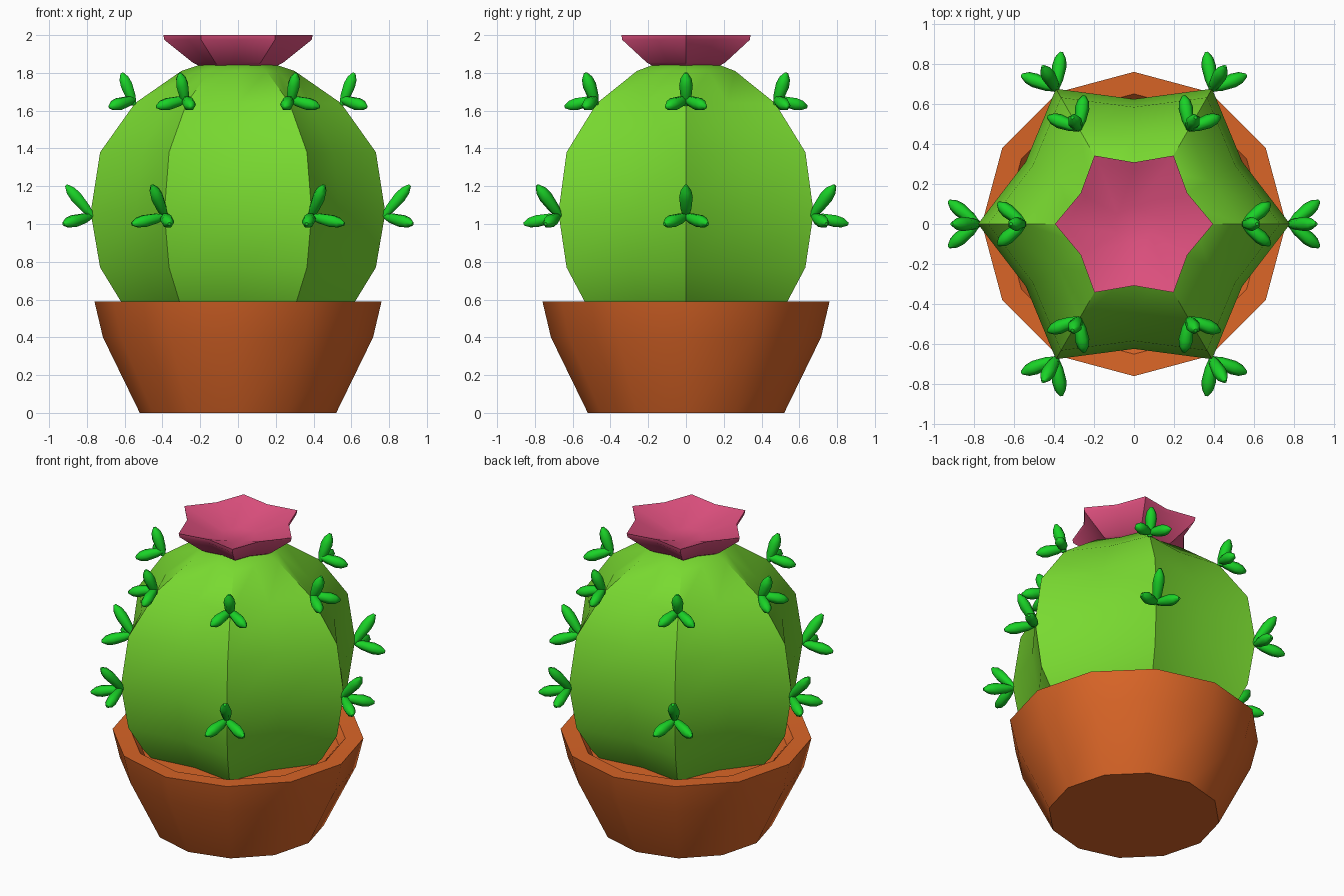
import bpy, bmesh, math
from mathutils import Vector, Matrix

if "Cube" in bpy.data.objects:
    bpy.data.objects.remove(bpy.data.objects["Cube"])


def material(name, rgb):
    m = bpy.data.materials.new(name)
    m.diffuse_color = (*rgb, 1)
    m.use_nodes = True
    m.node_tree.nodes["Principled BSDF"].inputs["Base Color"].default_value = m.diffuse_color
    return m


TERRACOTTA = material("terracotta", (0.70, 0.13, 0.02))
CACTUS = material("cactus_green", (0.19, 0.70, 0.03))
SPINE = material("spine_green", (0.01, 0.65, 0.02))
PINK = material("petal_pink", (0.73, 0.08, 0.21))


def lathe(bm, profile, sides, valley=1.0, matrix=Matrix()):
    """Rings of (radius, z), capped at both ends; odd vertices pulled in by valley."""
    rings = []
    for r, z in profile:
        ring = []
        for i in range(sides):
            a = math.tau * i / sides
            k = r * (valley if i % 2 else 1)
            ring.append(bm.verts.new(matrix @ Vector((k * math.cos(a), k * math.sin(a), z))))
        rings.append(ring)
    for lo, hi in zip(rings, rings[1:]):
        for i in range(sides):
            j = (i + 1) % sides
            bm.faces.new((lo[i], lo[j], hi[j], hi[i]))
    bm.faces.new(rings[0][::-1])
    bm.faces.new(rings[-1])


def finish(bm, name, mat, angle):
    bmesh.ops.recalc_face_normals(bm, faces=bm.faces)
    me = bpy.data.meshes.new(name)
    bm.to_mesh(me)
    bm.free()
    me.materials.append(mat)
    ob = bpy.data.objects.new(name, me)
    bpy.context.collection.objects.link(ob)
    bpy.ops.object.select_all(action='DESELECT')
    ob.select_set(True)
    bpy.context.view_layer.objects.active = ob
    bpy.ops.object.shade_smooth_by_angle(angle=math.radians(angle))
    return ob


# Twelve-sided pot with a thin lip and a filled inside
bm = bmesh.new()
lathe(bm, [(0.52, 0), (0.715, 0.40), (0.76, 0.59), (0.65, 0.585), (0.61, 0.54)], 12)
finish(bm, "pot", TERRACOTTA, 40)

# Six-ribbed cactus body
bm = bmesh.new()
lathe(bm, [(0.54, 0.5), (0.62, 0.59), (0.73, 0.77), (0.78, 1.06), (0.73, 1.38),
           (0.545, 1.64), (0.30, 1.81), (0.18, 1.85)], 12, valley=0.8)
finish(bm, "cactus_body", CACTUS, 40)

# Star-shaped flower with a dished centre
bm = bmesh.new()
lathe(bm, [(0.20, 1.835), (0.24, 1.855), (0.39, 1.975), (0.395, 2.0),
           (0.35, 1.985), (0.12, 1.91)], 12, valley=0.78)
finish(bm, "flower", PINK, 40)

# Spine clusters: one upright and two sideways spindles, twice on each rib
CLUSTERS = {
    "lower": [((0.77, 0, 1.04), (0.91, 0, 1.205)),
              ((0.78, 0, 1.04), (0.925, 0.115, 1.00)),
              ((0.78, 0, 1.04), (0.925, -0.115, 1.00))],
    "upper": [((0.55, 0, 1.63), (0.615, 0, 1.80)),
              ((0.55, 0, 1.66), (0.68, 0.105, 1.62)),
              ((0.55, 0, 1.66), (0.68, -0.105, 1.62))],
}
for level, spines in CLUSTERS.items():
    for rib in range(6):
        turn = Matrix.Rotation(math.tau * rib / 6, 4, 'Z')
        bm = bmesh.new()
        for start, end in spines:
            a, b = Vector(start), Vector(end)
            length = (b - a).length
            frame = turn @ Matrix.Translation(a) @ (b - a).to_track_quat('Z', 'Y').to_matrix().to_4x4()
            lathe(bm, [(0.015, 0), (0.029, 0.25 * length), (0.036, 0.62 * length),
                       (0.029, 0.83 * length), (0.009, length)], 6, matrix=frame)
        finish(bm, f"{level}_spines_{rib + 1}", SPINE, 60)
